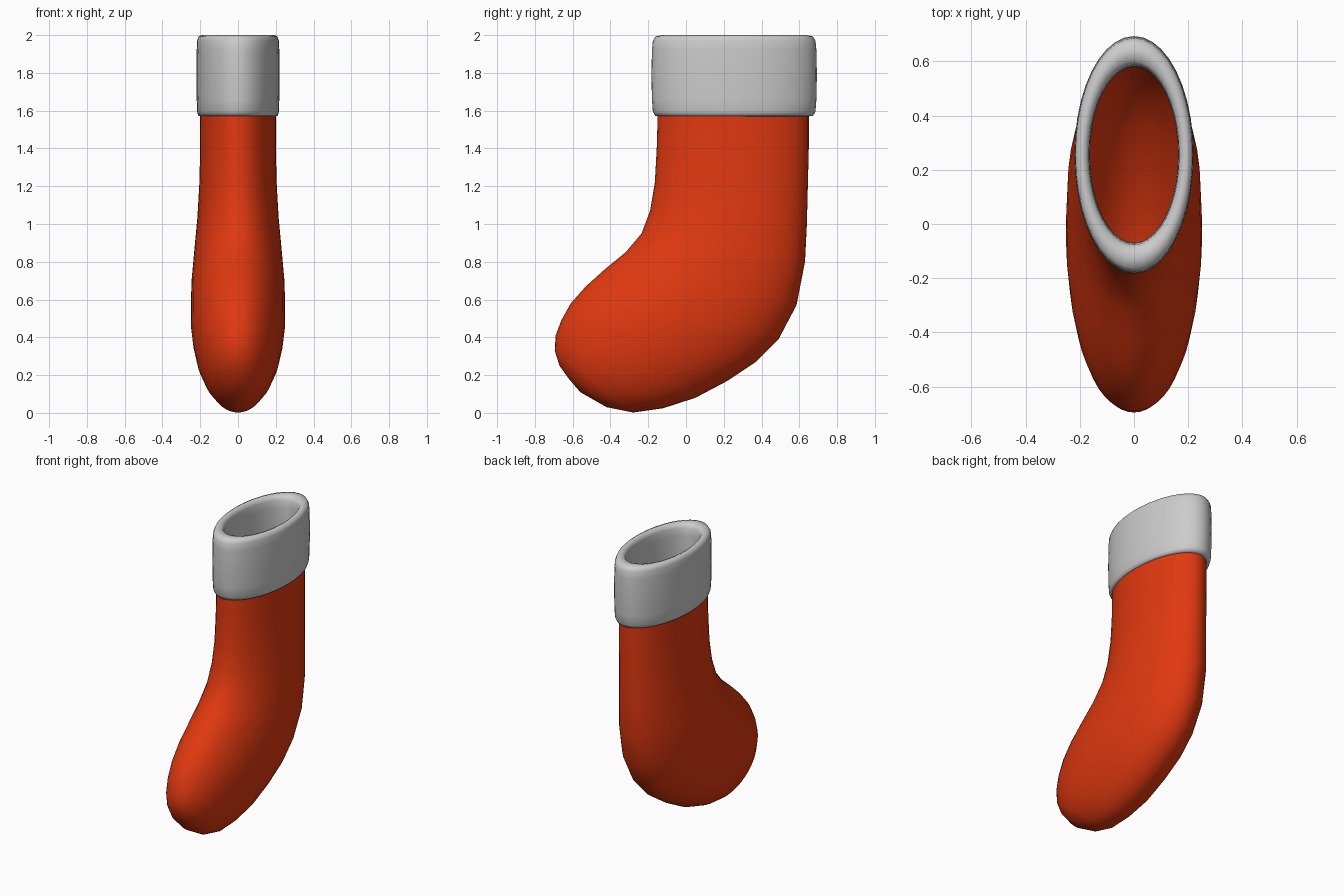
import bpy, bmesh, math
from mathutils import Vector

if "Cube" in bpy.data.objects:
    bpy.data.objects.remove(bpy.data.objects["Cube"])

SEG = 40

def loft(name, sections, closed=False, cap_end=False):
    """Skin elliptical rings given as (front point, back point, half width)."""
    bm = bmesh.new()
    rings = []
    for (fy, fz), (by, bz), w in sections:
        f, b = Vector((0, fy, fz)), Vector((0, by, bz))
        c, r = (f + b) / 2, (b - f) / 2
        ring = []
        for i in range(SEG):
            a = 2 * math.pi * i / SEG
            ring.append(bm.verts.new(c + r * math.cos(a) + Vector((w * math.sin(a), 0, 0))))
        rings.append(ring)
    pairs = list(zip(rings, rings[1:]))
    if closed:
        pairs.append((rings[-1], rings[0]))
    for p, q in pairs:
        for i in range(SEG):
            j = (i + 1) % SEG
            bm.faces.new((p[i], p[j], q[j], q[i]))
    if cap_end:
        bm.faces.new(rings[-1])
    bmesh.ops.recalc_face_normals(bm, faces=bm.faces)
    for face in bm.faces:
        face.smooth = True
    mesh = bpy.data.meshes.new(name)
    bm.to_mesh(mesh)
    bm.free()
    ob = bpy.data.objects.new(name, mesh)
    bpy.context.collection.objects.link(ob)
    return ob

# Stocking: leg, bent heel and rounded toe
sock = loft("stocking", [
    ((-.15, 1.80), (.65, 1.80), .20),
    ((-.15, 1.57), (.65, 1.57), .20),
    ((-.155, 1.40), (.65, 1.40), .20),
    ((-.165, 1.22), (.645, 1.20), .205),
    ((-.19, 1.07), (.64, 1.00), .215),
    ((-.235, .95), (.63, .80), .23),
    ((-.32, .85), (.585, .57), .245),
    ((-.43, .76), (.49, .39), .25),
    ((-.53, .67), (.37, .27), .25),
    ((-.61, .58), (.22, .17), .238),
    ((-.66, .49), (.05, .08), .217),
    ((-.69, .41), (-.12, .025), .185),
    ((-.695, .33), (-.28, .002), .145),
    ((-.67, .25), (-.42, .03), .095),
    ((-.62, .18), (-.56, .11), .03),
], cap_end=True)
red = bpy.data.materials.new("red")
red.diffuse_color = (0.75, 0.04, 0.005, 1)
red.use_nodes = True
red.node_tree.nodes["Principled BSDF"].inputs["Base Color"].default_value = red.diffuse_color
sock.data.materials.append(red)

# Cuff: thick rounded band, profile as (scale, height)
profile = [(.90, 1.57), (.955, 1.573), (.983, 1.595), (.994, 1.66), (1, 1.79),
           (.994, 1.92), (.983, 1.97), (.95, 1.993), (.87, 2.0), (.79, 1.993),
           (.757, 1.97), (.745, 1.92), (.74, 1.79), (.745, 1.66), (.757, 1.595),
           (.79, 1.573)]
loft("cuff", [((.255 - .438 * s, z), (.255 + .438 * s, z), .22 * s)
              for s, z in profile], closed=True)
